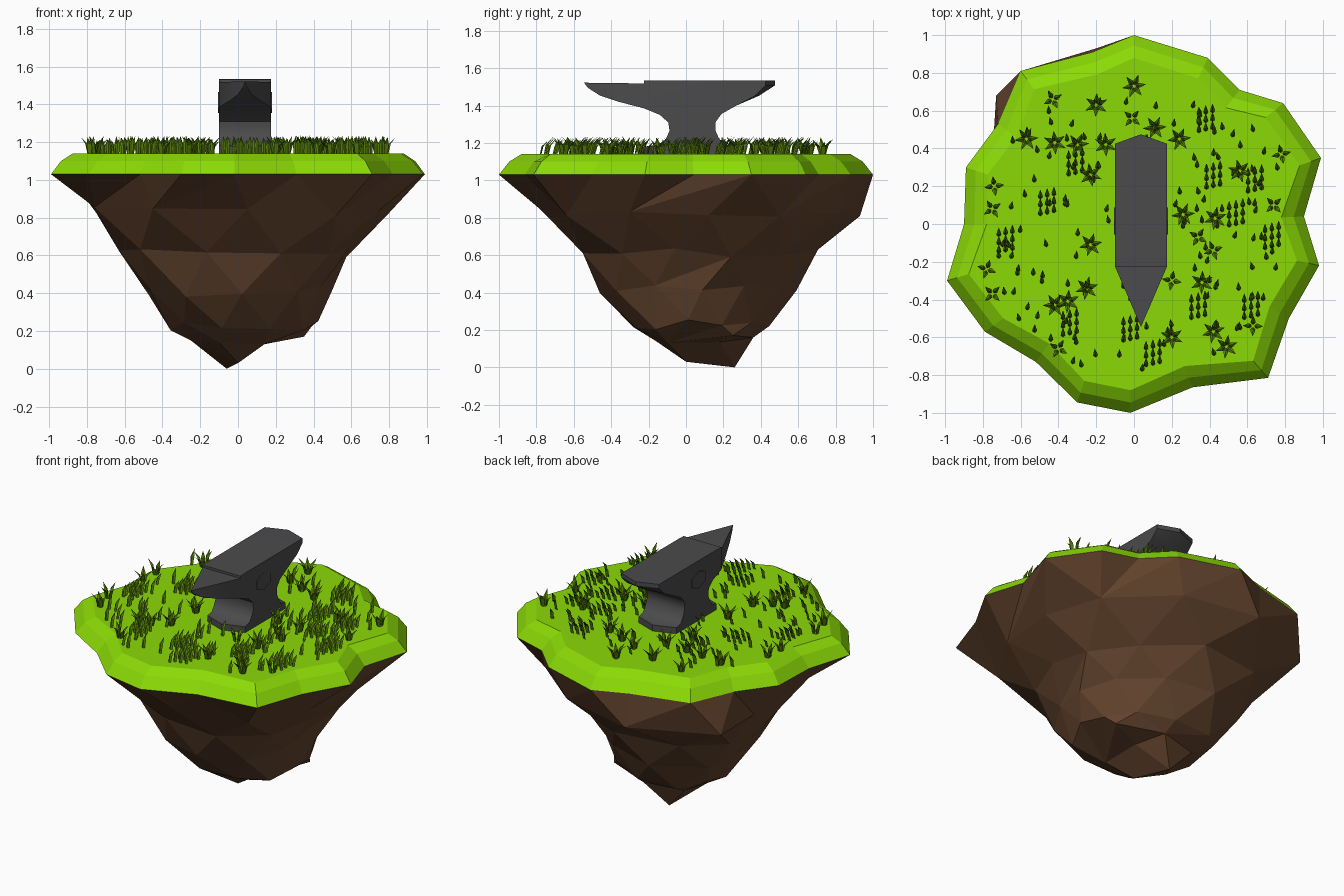
import bpy, bmesh, math, random
from mathutils import Vector

if "Cube" in bpy.data.objects:
    bpy.data.objects.remove(bpy.data.objects["Cube"])

random.seed(4)

def material(name, rgb):
    m = bpy.data.materials.new(name)
    m.diffuse_color = (*rgb, 1)
    m.use_nodes = True
    m.node_tree.nodes["Principled BSDF"].inputs["Base Color"].default_value = m.diffuse_color
    return m

TURF = material("bright green turf", (0.26, 0.70, 0.002))
BLADE = material("dark green blades", (0.088, 0.205, 0.003))
EARTH = material("brown earth", (0.122, 0.056, 0.026))
IRON = material("dark grey iron", (0.07, 0.07, 0.073))

def finish(bm, name, mat):
    bmesh.ops.recalc_face_normals(bm, faces=bm.faces)
    me = bpy.data.meshes.new(name)
    bm.to_mesh(me)
    bm.free()
    ob = bpy.data.objects.new(name, me)
    bpy.context.collection.objects.link(ob)
    me.materials.append(mat)
    return ob

# island outline, counter-clockwise seen from above
RIM = [(0.99, 0.35), (0.79, 0.64), (0.56, 0.71), (0.39, 0.88), (0, 1.0), (-0.22, 0.91),
       (-0.60, 0.81), (-0.72, 0.53), (-0.89, 0.30), (-0.90, 0), (-0.99, -0.30),
       (-0.79, -0.57), (-0.52, -0.73), (-0.30, -0.945), (-0.02, -1.0), (0.31, -0.865),
       (0.71, -0.815), (0.82, -0.50), (0.98, -0.22), (0.90, 0.04)]

def inset(d):
    """Outline moved inwards by about d."""
    return [Vector(p) * (1 - d / Vector(p).length) for p in RIM]

# turf: skirt rings closed by a flat top
bm = bmesh.new()
rings = [[bm.verts.new((p.x, p.y, z)) for p in inset(d)]
         for d, z in ((0, 1.03), (0.055, 1.10), (0.12, 1.14))]
n = len(RIM)
for a, b in zip(rings, rings[1:]):
    for i in range(n):
        j = (i + 1) % n
        bm.faces.new((a[i], a[j], b[j], b[i]))
bm.faces.new(rings[-1])
bm.faces.new(rings[0][::-1])
finish(bm, "turf_cap", TURF)

# rock: rings of different counts stitched with triangles
def angle(v, c):
    return math.atan2(v.co.y - c[1], v.co.x - c[0]) % math.tau

def stitch(bm, a, b, ca, cb):
    a = sorted(a, key=lambda v: angle(v, ca))
    b = sorted(b, key=lambda v: angle(v, cb))
    i = j = 0
    while i < len(a) or j < len(b):
        na = angle(a[i + 1], ca) if i + 1 < len(a) else math.tau + (i >= len(a))
        nb = angle(b[j + 1], cb) if j + 1 < len(b) else math.tau + (j >= len(b))
        p, q = a[i % len(a)], b[j % len(b)]
        if na <= nb:
            i += 1
            bm.faces.new((p, q, a[i % len(a)]))
        else:
            j += 1
            bm.faces.new((p, q, b[j % len(b)]))

SHOULDER = [(0.79, 0.12), (0.68, 0.5), (0.3, 0.82), (-0.2, 0.93), (-0.73, 0.68), (-0.75, 0.36),
            (-0.76, -0.2), (-0.45, -0.66), (0.05, -0.78), (0.52, -0.64), (0.74, -0.3)]
bm = bmesh.new()
C = (0, 0.06)
layers = [[bm.verts.new((x, y, 1.03)) for x, y in RIM]]
layers.append([bm.verts.new((x, y, 0.84 + random.uniform(-.04, .02))) for x, y in SHOULDER])
for k, (s, t, z, shift) in enumerate(((0.78, 0.74, 0.61, -0.01), (0.62, 0.60, 0.41, -0.01),
                                      (0.50, 0.44, 0.23, 0.02))):
    layer = []
    for i, (x, y) in enumerate(SHOULDER):
        x2, y2 = SHOULDER[(i + 1) % len(SHOULDER)]
        if k % 2 == 0:   # stagger every other ring
            x, y = (x + x2) / 2 * 1.04, (y + y2) / 2 * 1.04
        r = random.uniform(0.95, 1.05)
        layer.append(bm.verts.new((x * s * r + shift, C[1] + (y - C[1]) * t * r + shift,
                                   z + random.uniform(-0.03, 0.03))))
    layers.append(layer)
foot = [bm.verts.new(p) for p in ((0.35, 0.25, 0.17), (0.06, 0.36, 0.16), (-0.2, 0.3, 0.15),
                                  (-0.25, 0.0, 0.15), (-0.1, -0.16, 0.14), (0.14, -0.1, 0.13))]
for a, b in zip(layers, layers[1:]):
    stitch(bm, a, b, C, C)
stitch(bm, layers[-1], foot, (0.02, 0.08), (0.03, 0.12))
back_tip, front_tip = bm.verts.new((-0.06, 0.26, 0)), bm.verts.new((0, 0, 0.03))
ridge = bm.verts.new((0.14, 0.18, 0.135))       # saddle between the tips and the side knob
for i, tip in enumerate((ridge, back_tip, back_tip, front_tip, front_tip, ridge)):
    bm.faces.new((foot[i], foot[(i + 1) % 6], tip))
for tri in ((foot[5], ridge, front_tip), (front_tip, ridge, back_tip),
            (foot[1], back_tip, ridge), (foot[3], front_tip, back_tip)):
    bm.faces.new(tri)
finish(bm, "rock_underside", EARTH)

# anvil: side profile (y, z, how far the outer edges are set back from the centre)
AX, HW, BREAK, TIP = 0.037, 0.138, -0.225, -0.545
PROFILE = [(-0.16, 1.535, 0), (BREAK, 1.533, 0), (BREAK, 1.518, 0), (TIP, 1.522, 0),
           (-0.525, 1.495, 0), (-0.46, 1.453, 0), (-0.36, 1.42, 0), (BREAK, 1.385, 0),
           (-0.14, 1.35, 0), (-0.095, 1.31, 0), (-0.088, 1.265, 0), (-0.108, 1.22, 0),
           (-0.15, 1.19, 0.02), (-0.225, 1.18, 0.05), (-0.225, 1.13, 0.05), (0.295, 1.13, -0.05),
           (0.295, 1.18, -0.05), (0.22, 1.19, -0.02), (0.178, 1.22, 0), (0.158, 1.265, 0),
           (0.157, 1.31, 0), (0.19, 1.355, 0), (0.27, 1.40, 0), (0.39, 1.452, -0.02),
           (0.475, 1.507, -0.05), (0.475, 1.535, -0.05)]
bm = bmesh.new()
cols = []
for side in (-1, 0, 1):
    col = []
    for y, z, back in PROFILE:
        w = HW * min(1, (y - TIP) / (BREAK - TIP))
        col.append(bm.verts.new((AX + side * w, y + abs(side) * back, z)))
    cols.append(col)
m = len(PROFILE)
for a, b in zip(cols, cols[1:]):
    for i in range(m):
        j = (i + 1) % m
        bm.faces.new((a[i], a[j], b[j], b[i]))
for col in (cols[0], cols[2]):
    bm.faces.new(col[2:8])                      # horn side
    bm.faces.new(col[:3] + col[7:])             # body side
bmesh.ops.remove_doubles(bm, verts=bm.verts, dist=0.0005)
anvil = finish(bm, "anvil", IRON)
bpy.context.view_layer.objects.active = anvil
anvil.select_set(True)
bpy.ops.object.shade_smooth_by_angle(angle=math.radians(38))

# plain hexagonal plates on both sides of the anvil
for side, name in ((-1, "left_plate"), (1, "right_plate")):
    bm = bmesh.new()
    rims = [[bm.verts.new((AX + side * (HW + d), 0.015 + 0.083 * math.sin(k * math.pi / 3),
                           1.41 + 0.056 * math.cos(k * math.pi / 3))) for k in range(6)]
            for d in (-0.002, 0.005)]
    for k in range(6):
        j = (k + 1) % 6
        bm.faces.new((rims[0][k], rims[0][j], rims[1][j], rims[1][k]))
    bm.faces.new(rims[0])
    bm.faces.new(rims[1])
    finish(bm, name, IRON)

# grass: bent three-sided blades grouped in patches, rosettes, sprigs and singles
bm = bmesh.new()

def blade(x, y, heading, lean, h, w):
    out = Vector((math.cos(heading), math.sin(heading), 0))
    across = Vector((-out.y, out.x, 0))
    base = Vector((x, y, 1.135))
    def section(f, up, s):
        c = base + out * lean * f + Vector((0, 0, up))
        return [bm.verts.new(c + d * s) for d in (across * w, -out * w * 0.7, -across * w)]
    low, mid = section(0, 0, 0.8), section(0.3, h * 0.6, 1)
    tip = bm.verts.new(base + out * lean + Vector((0, 0, h)))
    for k in range(3):
        j = (k + 1) % 3
        bm.faces.new((low[k], low[j], mid[j], mid[k]))
        bm.faces.new((mid[k], mid[j], tip))

PATCHES = [(.38, .54), (-.31, .31), (-.46, .1), (-.68, -.1), (.64, .22), (.54, .04), (.73, -.08),
           (.62, -.45), (.1, -.7), (-.34, -.54), (-.02, -.57), (.42, .24), (.34, -.45)]
ROSETTES = [(0, .73), (.11, .51), (.24, .45), (-.15, .42), (-.2, .63), (-.42, .43), (-.3, .42),
            (-.57, .45), (-.23, .26), (-.23, -.11), (-.35, -.41), (-.42, -.43), (-.25, -.34),
            (.26, .05), (.43, .03), (.56, .28), (.42, -.57), (.2, -.6), (.49, -.65), (.36, -.31)]
SPRIGS = [(-.43, .66), (-.01, .56), (.78, .37), (-.74, .2), (-.75, .08), (-.78, -.24),
          (-.75, -.37), (.34, -.07), (.42, -.14), (.63, -.54), (.74, .1), (-.4, -.66), (.2, -.3)]
UP = math.pi / 2
height = lambda: random.uniform(0.07, 0.1)
for x, y in PATCHES:
    for i in (-1, 0, 1):
        for j in (-1, 0, 1):
            blade(x + i * 0.036, y + j * 0.045 + i * 0.008, UP, 0.045, height(), 0.012)
for spots, count, reach in ((ROSETTES, 6, 0.05), (SPRIGS, 4, 0.04)):
    for x, y in spots:
        turn = random.random() * 6
        for k in range(count):
            a = turn + k * math.tau / count
            blade(x + 0.014 * math.cos(a), y + 0.014 * math.sin(a), a, reach, height(), 0.013)
singles = 0
while singles < 130:
    x, y = random.uniform(-0.75, 0.8), random.uniform(-0.82, 0.65)
    if math.hypot(x, y) < 0.82 and not (abs(x - AX) < 0.16 and -0.25 < y < 0.33):
        blade(x, y, UP + random.uniform(-0.3, 0.3), 0.04, height(), 0.012)
        singles += 1
finish(bm, "grass_blades", BLADE)
